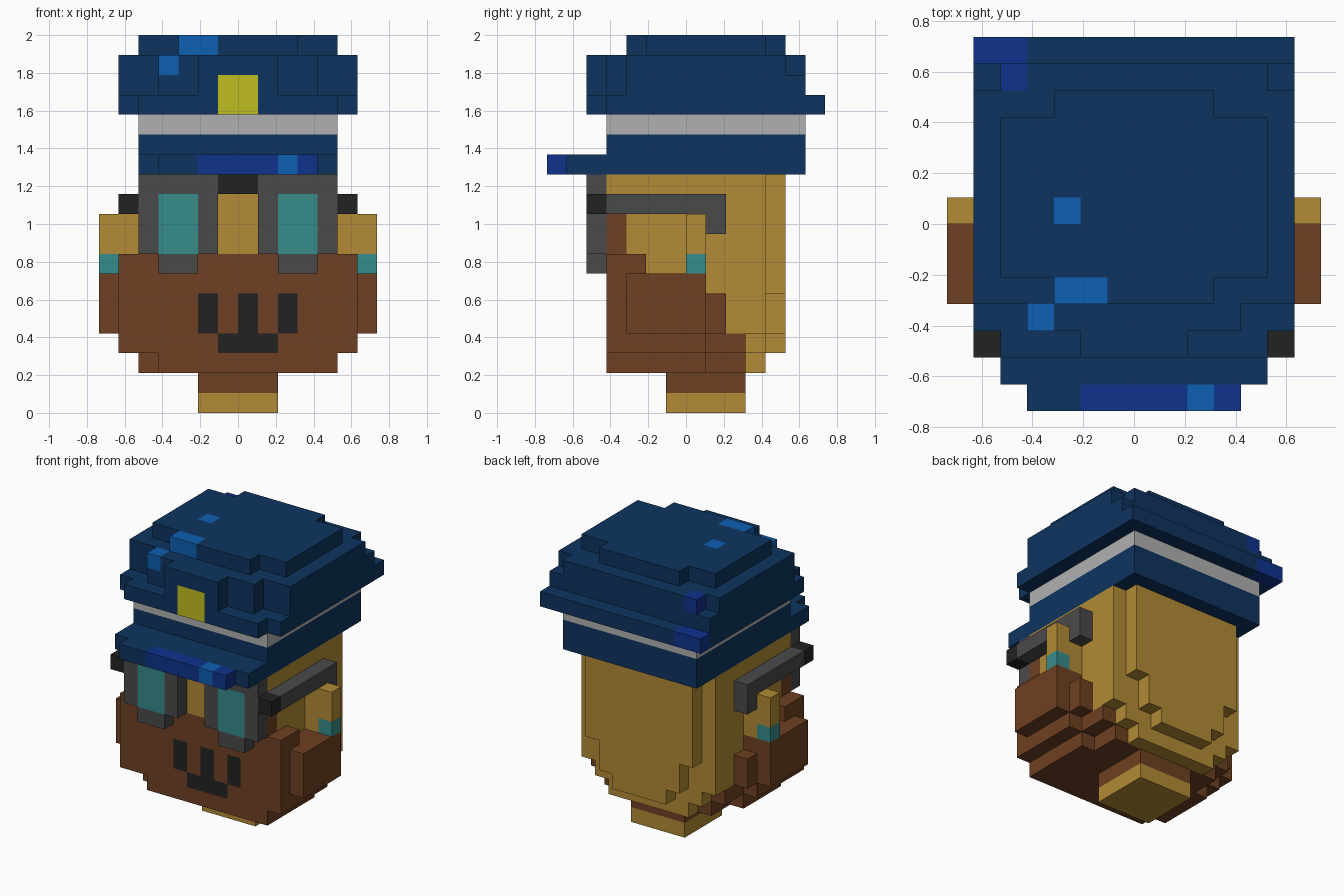
import bpy, bmesh
from mathutils import Vector

cube = bpy.data.objects.get("Cube")
if cube:
    bpy.data.objects.remove(cube, do_unlink=True)

U = 2 / 19  # size of one block


def linear(c):
    c /= 255
    return c / 12.92 if c <= 0.04045 else ((c + 0.055) / 1.055) ** 2.4


COLOURS = {
    "navy": (14, 52, 95), "royal_blue": (15, 50, 140), "light_blue": (14, 96, 180),
    "pale_grey": (176, 176, 176), "yellow": (192, 190, 33), "brown": (110, 64, 34),
    "gold": (178, 139, 53), "dark_grey": (74, 74, 74), "black": (34, 34, 34),
    "teal": (54, 140, 138),
}
MATS = {}
for name, rgb in COLOURS.items():
    m = bpy.data.materials.new(name)
    col = (*[linear(c) for c in rgb], 1)
    m.use_nodes = True
    m.diffuse_color = col
    m.node_tree.nodes["Principled BSDF"].inputs["Base Color"].default_value = col
    MATS[name] = m

blocks = {}  # (x, y, z) -> (part, colour)


def box(part, colour, x, y, z, mirror=False):
    """Fill a range of blocks; later boxes replace earlier ones."""
    for i in range(*x):
        for j in range(*y):
            for k in range(*z):
                blocks[i, j, k] = (part, colour)
                if mirror:
                    blocks[-1 - i, j, k] = (part, colour)


# Neck
box("neck", "gold", (-2, 2), (-1, 3), (0, 1))
box("neck", "brown", (-2, 2), (-1, 3), (1, 2))

# Head core, stepped towards the back
box("head", "gold", (-5, 5), (-4, 4), (4, 12))
box("head", "gold", (-4, 4), (3, 4), (3, 4))
box("head", "gold", (-3, 3), (3, 4), (2, 3))
box("head", "gold", (-4, 4), (4, 5), (6, 12))
box("head", "gold", (-3, 3), (4, 5), (4, 6))
box("head", "gold", (-2, 2), (4, 5), (3, 4))

# Beard on the lower face
box("head", "brown", (-5, 5), (-4, 1), (2, 3))
box("head", "brown", (-4, 4), (1, 3), (2, 3))
box("head", "brown", (-5, 5), (-4, 3), (3, 4))
box("head", "brown", (-5, 5), (-4, 2), (4, 6))
box("head", "brown", (-5, 5), (-4, 1), (6, 7))
box("head", "brown", (-5, 5), (-4, -2), (7, 8))
box("head", "brown", (2, 5), (-4, -3), (8, 10), True)
del blocks[-5, -4, 2]

# Cheeks
box("cheeks", "brown", (5, 6), (-4, 1), (3, 7), True)
box("cheeks", "brown", (5, 6), (-4, -2), (7, 8), True)
box("cheeks", "brown", (5, 6), (1, 2), (4, 6), True)
box("cheeks", "brown", (6, 7), (-3, 1), (4, 7), True)

# Ears with earrings
box("ears", "gold", (5, 7), (0, 1), (8, 10), True)
box("ears", "gold", (5, 6), (0, 1), (7, 8), True)
box("ears", "teal", (6, 7), (0, 1), (7, 8), True)

# Mouth and whisker marks
for x in (-2, 0, 2):
    box("head", "black", (x, x + 1), (-4, -3), (4, 6))
box("head", "black", (-1, 2), (-4, -3), (3, 4))

# Glasses: frames, lenses, bridge, hinges and temples
box("glasses", "dark_grey", (1, 5), (-5, -4), (8, 12), True)
box("glasses", "dark_grey", (2, 4), (-5, -4), (7, 8), True)
box("glasses", "teal", (2, 4), (-5, -4), (8, 11), True)
box("glasses", "black", (-1, 1), (-5, -4), (11, 12))
box("glasses", "black", (5, 6), (-5, -4), (10, 11), True)
box("glasses", "dark_grey", (5, 6), (-4, 2), (10, 11), True)
box("glasses", "dark_grey", (5, 6), (1, 2), (9, 10), True)

# Cap band and peak
box("cap_band", "navy", (-5, 5), (-4, 6), (12, 14))
box("cap_band", "pale_grey", (-5, 5), (-4, 6), (14, 15))
box("cap_peak", "navy", (-5, 5), (-6, -4), (12, 13))
box("cap_peak", "navy", (-4, 4), (-7, -6), (12, 13))
box("cap_peak", "royal_blue", (-2, 4), (-7, -6), (12, 13))
box("cap_peak", "light_blue", (2, 3), (-7, -6), (12, 13))

# Cap crown, layer by layer
box("cap_crown", "navy", (-6, 6), (-4, 7), (15, 16))
box("cap_crown", "navy", (-5, 5), (-5, -4), (15, 16))
box("cap_crown", "navy", (-6, 6), (-3, 6), (16, 17))
box("cap_crown", "navy", (-6, 6), (-3, 5), (17, 18))
box("cap_crown", "navy", (-5, 5), (5, 6), (17, 18))
box("cap_crown", "navy", (-4, 4), (-4, -3), (16, 18))
box("cap_crown", "navy", (-2, 2), (-5, -4), (16, 18))
box("cap_crown", "navy", (-5, 5), (-2, 4), (18, 19))
box("cap_crown", "navy", (-3, 3), (-3, 5), (18, 19))

# Cap badge and coloured patches
box("cap_crown", "yellow", (-1, 1), (-5, -4), (15, 17))
box("cap_crown", "light_blue", (-4, -3), (-4, -3), (17, 18))
box("cap_crown", "light_blue", (-3, -1), (-3, -2), (18, 19))
box("cap_crown", "light_blue", (-3, -2), (0, 1), (18, 19))
box("cap_crown", "royal_blue", (-6, -4), (6, 7), (15, 16))
box("cap_crown", "royal_blue", (-5, -4), (5, 6), (17, 18))


def build(part):
    """Make one mesh from the exposed block sides of a part."""
    bm = bmesh.new()
    mesh = bpy.data.meshes.new(part)
    slots = sorted({c for p, c in blocks.values() if p == part})
    for c in slots:
        mesh.materials.append(MATS[c])
    for pos, (p, c) in blocks.items():
        if p != part:
            continue
        for axis in range(3):
            for side in (0, 1):
                near = list(pos)
                near[axis] += 2 * side - 1
                if tuple(near) in blocks:
                    continue
                corners = []
                for s, t in ((0, 0), (1, 0), (1, 1), (0, 1)):
                    v = Vector(pos)
                    v[axis] += side
                    v[(axis + 1) % 3] += s
                    v[(axis + 2) % 3] += t
                    corners.append(bm.verts.new(v * U))
                face = bm.faces.new(corners if side else corners[::-1])
                face.material_index = slots.index(c)
    # Weld, then merge flat areas of one colour
    bmesh.ops.remove_doubles(bm, verts=bm.verts, dist=U / 100)
    bmesh.ops.dissolve_limit(bm, angle_limit=0.01, verts=bm.verts, edges=bm.edges,
                             delimit={'MATERIAL'})
    bm.to_mesh(mesh)
    bm.free()
    bpy.context.collection.objects.link(bpy.data.objects.new(part, mesh))


for part in sorted({p for p, c in blocks.values()}):
    build(part)
